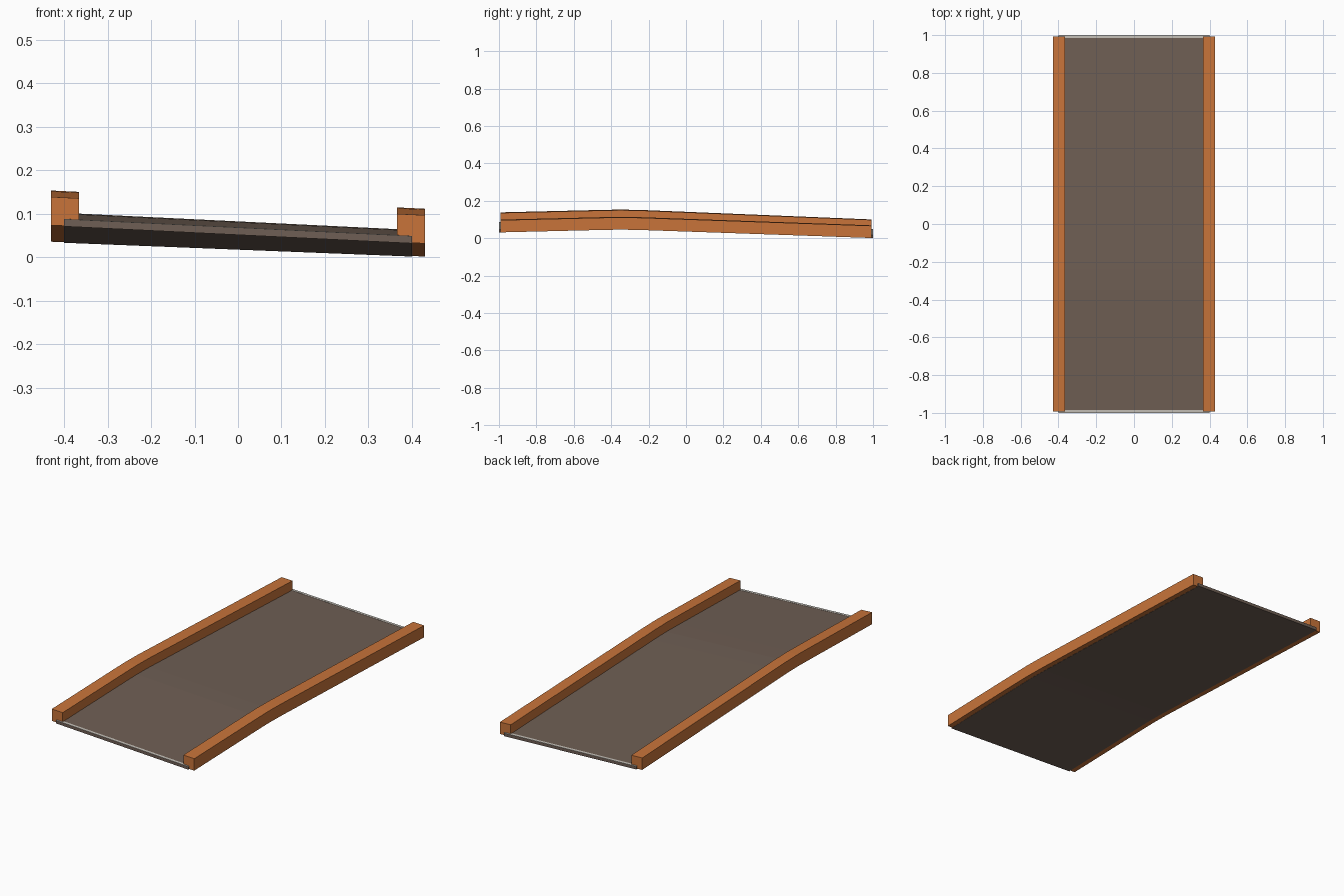
import bpy, bmesh

cube = bpy.data.objects.get("Cube")
if cube:
    bpy.data.objects.remove(cube)


def material(name, rgb):
    mat = bpy.data.materials.new(name)
    mat.use_nodes = True
    mat.diffuse_color = (*rgb, 1)
    mat.node_tree.nodes["Principled BSDF"].inputs["Base Color"].default_value = (*rgb, 1)
    return mat


orange = material("orange wood", (0.578, 0.175, 0.042))
brown = material("grey brown surface", (0.159, 0.114, 0.089))
pale = material("pale edge", (0.56, 0.53, 0.48))

# Underside of the ramp: y, height at the right edge, height at the left edge
STATIONS = [(-1, 0.073, 0.031), (-0.46, 0.086, 0.044), (-0.35, 0.088, 0.046),
            (-0.24, 0.086, 0.044), (1, 0.035, 0.001)]
HALF_WIDTH = 0.43


def underside(x, y):
    """Height of the tilted, gently arched base at a point."""
    for (y0, r0, l0), (y1, r1, l1) in zip(STATIONS, STATIONS[1:]):
        if y <= y1:
            break
    t = (y - y0) / (y1 - y0)
    s = (x + HALF_WIDTH) / (2 * HALF_WIDTH)
    return (r0 + (r1 - r0) * t) * (1 - s) + (l0 + (l1 - l0) * t) * s


def beam(name, x0, x1, y0, y1, low, high, mat):
    """Loft a rectangular section along the arched base."""
    ys = [y0] + [s[0] for s in STATIONS if y0 < s[0] < y1] + [y1]
    section = [(x0, low), (x1, low), (x1, high), (x0, high)]
    bm = bmesh.new()
    rings = [[bm.verts.new((x, y, underside(x, y) + h)) for x, h in section] for y in ys]
    for a, b in zip(rings, rings[1:]):
        for i in range(4):
            j = (i + 1) % 4
            bm.faces.new((a[i], a[j], b[j], b[i]))
    bm.faces.new(rings[0])
    bm.faces.new(rings[-1])
    bmesh.ops.recalc_face_normals(bm, faces=bm.faces)
    mesh = bpy.data.meshes.new(name)
    bm.to_mesh(mesh)
    bm.free()
    mesh.materials.append(mat)
    obj = bpy.data.objects.new(name, mesh)
    bpy.context.collection.objects.link(obj)


# Deck between the rails
beam("deck", -0.4, 0.4, -1, 1, -0.001, 0.015, brown)

# Side rails
beam("right_rail", -HALF_WIDTH, -0.365, -0.992, 0.992, 0, 0.065, orange)
beam("left_rail", 0.365, HALF_WIDTH, -0.992, 0.992, 0, 0.065, orange)

# Pale strips across both ends of the deck
beam("front_edge_strip", -0.4, 0.4, -1, -0.985, 0.013, 0.016, pale)
beam("back_edge_strip", -0.4, 0.4, 0.985, 1, 0.013, 0.016, pale)
